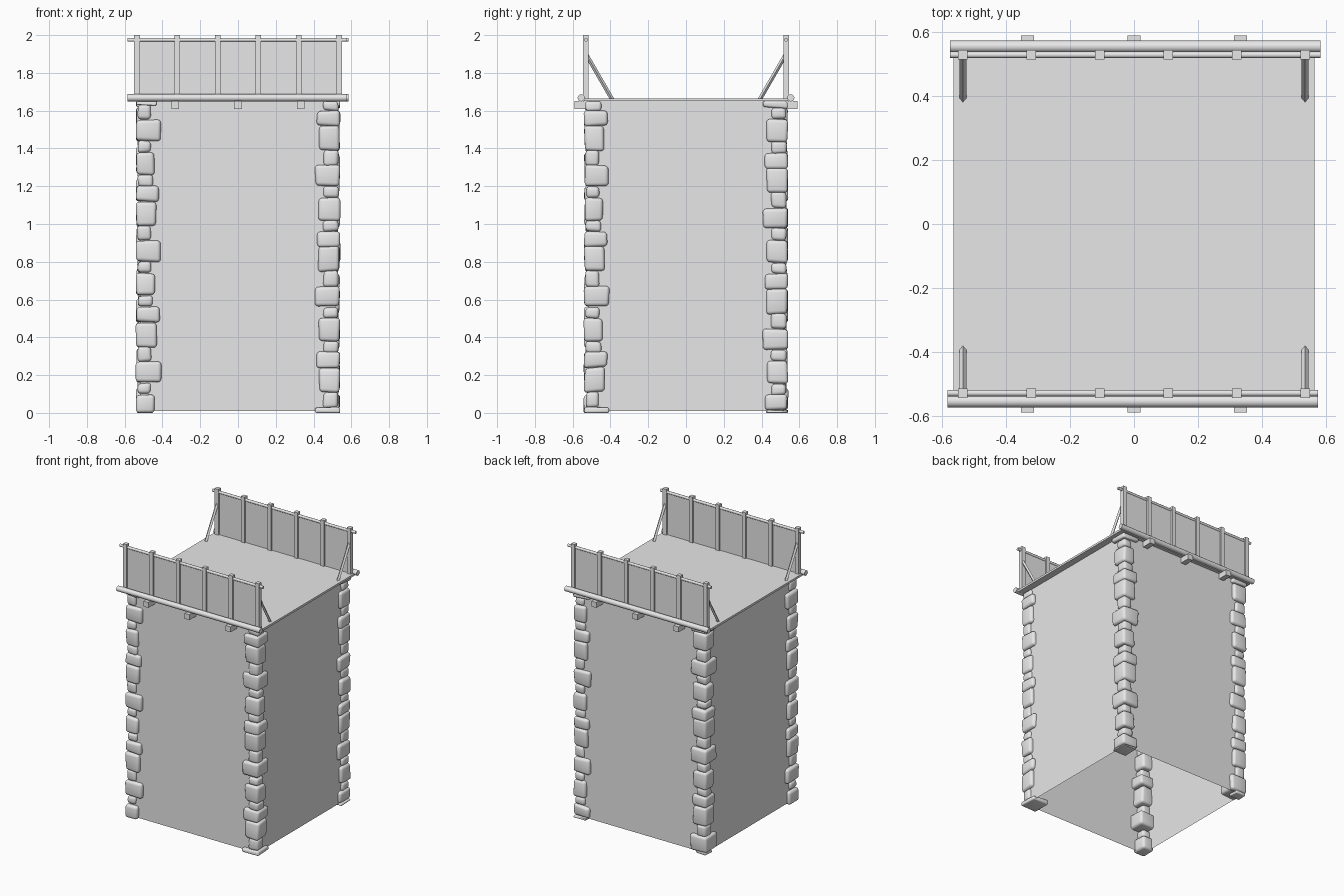
import bpy, bmesh, math, random
from mathutils import Vector, Matrix

random.seed(4)
if "Cube" in bpy.data.objects:
    bpy.data.objects.remove(bpy.data.objects["Cube"])

GREY = (0.8, 0.8, 0.8, 1)
mat = bpy.data.materials.new("plain_grey")
mat.use_nodes = True
mat.diffuse_color = GREY
mat.node_tree.nodes["Principled BSDF"].inputs["Base Color"].default_value = GREY


def finish(bm, name, smooth=None):
    bmesh.ops.recalc_face_normals(bm, faces=bm.faces)
    mesh = bpy.data.meshes.new(name)
    bm.to_mesh(mesh)
    bm.free()
    mesh.materials.append(mat)
    ob = bpy.data.objects.new(name, mesh)
    bpy.context.collection.objects.link(ob)
    if smooth:
        bpy.ops.object.select_all(action='DESELECT')
        ob.select_set(True)
        bpy.context.view_layer.objects.active = ob
        bpy.ops.object.shade_smooth_by_angle(angle=math.radians(smooth))
    return ob


def add_box(bm, lo, hi):
    lo, hi = Vector(lo), Vector(hi)
    m = Matrix.Translation((lo + hi) / 2) @ Matrix.Diagonal((*(hi - lo), 1))
    return bmesh.ops.create_cube(bm, size=1, matrix=m)["verts"]


def box(name, lo, hi):
    bm = bmesh.new()
    add_box(bm, lo, hi)
    return finish(bm, name)


def pole(name, a, b, radius, sides=12):
    a, b = Vector(a), Vector(b)
    turn = (b - a).to_track_quat('Z', 'Y').to_matrix().to_4x4()
    bm = bmesh.new()
    bmesh.ops.create_cone(bm, cap_ends=True, segments=sides, radius1=radius, radius2=radius,
                          depth=(b - a).length, matrix=Matrix.Translation((a + b) / 2) @ turn)
    return finish(bm, name, 40)


# Hollow tower shaft, open underneath
bm = bmesh.new()
add_box(bm, (-0.515, -0.515, 0.01), (0.515, 0.515, 1.65))
floor = [f for f in bm.faces if f.calc_center_median().z < 0.1]
bmesh.ops.delete(bm, geom=floor, context='FACES_ONLY')
finish(bm, "tower_walls")

# Platform on top
box("platform", (-0.565, -0.54, 1.65), (0.565, 0.54, 1.665))

# Corner stones: height, then reach along each of the two walls
COURSES = [(0.11, 0.14, 0.14), (0.08, 0.08, 0.09), (0.13, 0.115, 0.12),
           (0.08, 0.13, 0.13), (0.06, 0.09, 0.09), (0.12, 0.105, 0.12), (0.06, 0.08, 0.09)]
TOP = 1.65


def corner_stones(name, turn, start):
    bm = bmesh.new()
    z, i = start - 0.64, 0
    while z < TOP:
        height, reach_x, reach_y = COURSES[i % len(COURSES)]
        low, high = max(z, 0), min(z + height, TOP)
        z, i = z + height, i + 1
        if high - low < 0.012:
            continue
        # Narrow stones sit slightly further back than wide ones
        out = 0.543 if reach_x > 0.1 else 0.536
        stone = bmesh.new()
        verts = add_box(stone, (-out, -out, low), (-out + reach_x, -out + reach_y, high))
        for v in verts:
            v.co.x += random.uniform(0, 0.009) * (1 if v.co.x < -0.5 else -1)
            v.co.y += random.uniform(0, 0.009) * (1 if v.co.y < -0.5 else -1)
            if 0.01 < v.co.z < TOP - 0.01:
                v.co.z += random.uniform(-0.006, 0.006)
        bmesh.ops.bevel(stone, geom=stone.edges[:], offset=min(0.018, (high - low) * 0.3),
                        segments=3, profile=0.5, affect='EDGES')
        stone.transform(Matrix.Rotation(turn * math.pi / 2, 4, 'Z'))
        part = bpy.data.meshes.new("stone_part")
        stone.to_mesh(part)
        stone.free()
        bm.from_mesh(part)
        bpy.data.meshes.remove(part)
    finish(bm, name, 60)


corner_stones("corner_stones_front_right", 0, 0.16)
corner_stones("corner_stones_front_left", 1, 0.56)
corner_stones("corner_stones_back_left", 2, 0.335)
corner_stones("corner_stones_back_right", 3, 0.02)

# Two matching parapets, front and back
for side, s in (("front", -1), ("back", 1)):
    shift = 0.004 * s

    def span(a, b):
        return sorted((a * s, b * s))

    # Long log at the foot and the rail at the top
    pole(side + "_foot_beam", (-0.58 + shift, 0.555 * s, 1.668), (0.58 + shift, 0.555 * s, 1.668), 0.019)
    pole(side + "_top_rail", (-0.58 + shift, 0.529 * s, 1.975), (0.58 + shift, 0.529 * s, 1.975), 0.01)

    # Thin screen behind the posts
    y0, y1 = span(0.526, 0.532)
    box(side + "_screen", (-0.535, y0, 1.66), (0.535, y1, 1.968))

    # Square posts
    y0, y1 = span(0.515, 0.545)
    for i in range(6):
        x = -0.535 + i * 0.214
        box(f"{side}_post_{i + 1}", (x - 0.015, y0, 1.655), (x + 0.015, y1, 2.0))

    # Joist ends poking out below the platform
    y0, y1 = span(0.47, 0.59)
    for x in (-0.333, 0, 0.333):
        box(side + "_joist_end", (x - 0.02, y0, 1.61), (x + 0.02, y1, 1.65))

    # Slanted braces at both ends
    for x in (-0.535, 0.535):
        pole(side + "_brace", (x, 0.525 * s, 1.892), (x, 0.388 * s, 1.655), 0.011, 4).rotation_euler = (0, 0, 0)
